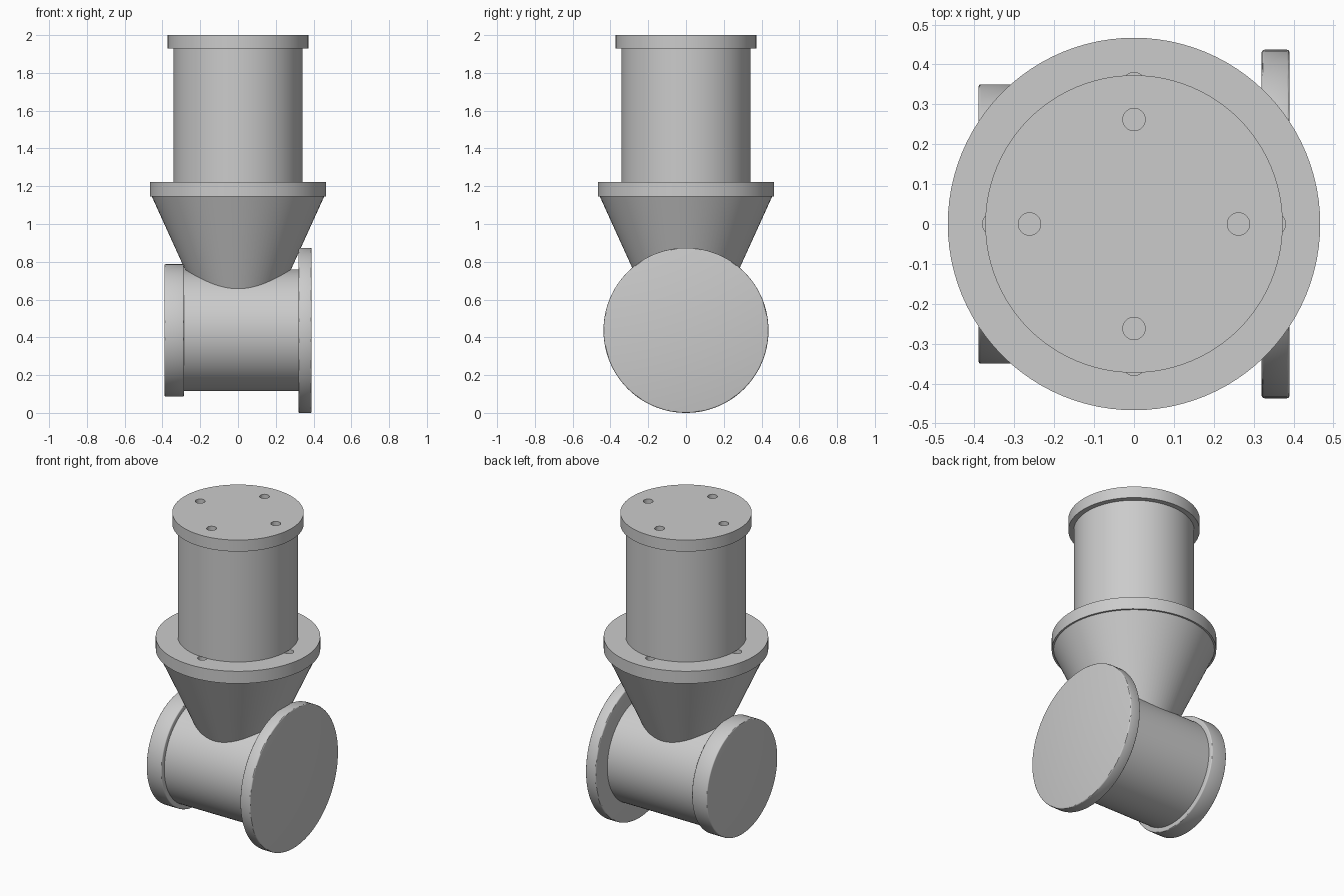
import bpy
import math

if "Cube" in bpy.data.objects:
    bpy.data.objects.remove(bpy.data.objects["Cube"], do_unlink=True)

GREY = (0.6, 0.6, 0.6, 1.0)
metal = bpy.data.materials.new("grey metal")
metal.use_nodes = True
metal.diffuse_color = GREY
metal.node_tree.nodes["Principled BSDF"].inputs["Base Color"].default_value = GREY

AXLE_Z = 0.437


def select_only(obj):
    bpy.ops.object.select_all(action="DESELECT")
    obj.select_set(True)
    bpy.context.view_layer.objects.active = obj


def apply_modifiers(obj):
    select_only(obj)
    for mod in list(obj.modifiers):
        bpy.ops.object.modifier_apply(modifier=mod.name)


def finish(obj, name):
    obj.name = name
    obj.data.materials.clear()
    obj.data.materials.append(metal)
    select_only(obj)
    bpy.ops.object.shade_smooth_by_angle(angle=math.radians(30))


def upright(name, r_low, r_high, low, high):
    """Round solid standing on the vertical axis."""
    bpy.ops.mesh.primitive_cone_add(vertices=96, radius1=r_low, radius2=r_high,
                                    depth=high - low, location=(0, 0, (low + high) / 2))
    obj = bpy.context.object
    finish(obj, name)
    return obj


def sideways(name, radius, left, right, rounding=0):
    """Round solid lying along x, with optionally softened rims."""
    bpy.ops.mesh.primitive_cylinder_add(vertices=96, radius=radius, depth=right - left,
                                        location=((left + right) / 2, 0, AXLE_Z),
                                        rotation=(0, math.pi / 2, 0))
    obj = bpy.context.object
    if rounding:
        bevel = obj.modifiers.new("rim", "BEVEL")
        bevel.width = rounding
        bevel.segments = 3
        bevel.limit_method = "ANGLE"
        apply_modifiers(obj)
    finish(obj, name)
    return obj


def drill(obj, distance, bottom, top):
    """Cut four bolt holes around the vertical axis."""
    for i in range(4):
        angle = i * math.pi / 2
        bpy.ops.mesh.primitive_cylinder_add(
            vertices=32, radius=0.028, depth=top - bottom,
            location=(distance * math.cos(angle), distance * math.sin(angle),
                      (bottom + top) / 2))
        cutter = bpy.context.object
        cutter.hide_render = True
        cut = obj.modifiers.new("hole", "BOOLEAN")
        cut.operation = "DIFFERENCE"
        cut.solver = "EXACT"
        cut.object = cutter
        apply_modifiers(obj)
        bpy.data.objects.remove(cutter, do_unlink=True)
    finish(obj, obj.name)


# Horizontal joint barrel with its two end flanges
sideways("joint_barrel", 0.322, -0.32, 0.35)
sideways("small_end_flange", 0.35, -0.39, -0.285, 0.006)
sideways("large_end_flange", AXLE_Z, 0.32, 0.39, 0.007)

# Tapered neck running down into the barrel
upright("tapered_neck", 0.163, 0.456, 0.5, 1.145)

# Middle flange, upper column and drilled cap
middle = upright("middle_flange", 0.467, 0.467, 1.145, 1.222)
drill(middle, 0.352, 1.16, 1.3)
upright("upper_column", 0.342, 0.342, 1.222, 1.93)
cap = upright("top_cap", 0.373, 0.373, 1.928, 2.0)
drill(cap, 0.262, 1.94, 2.1)
